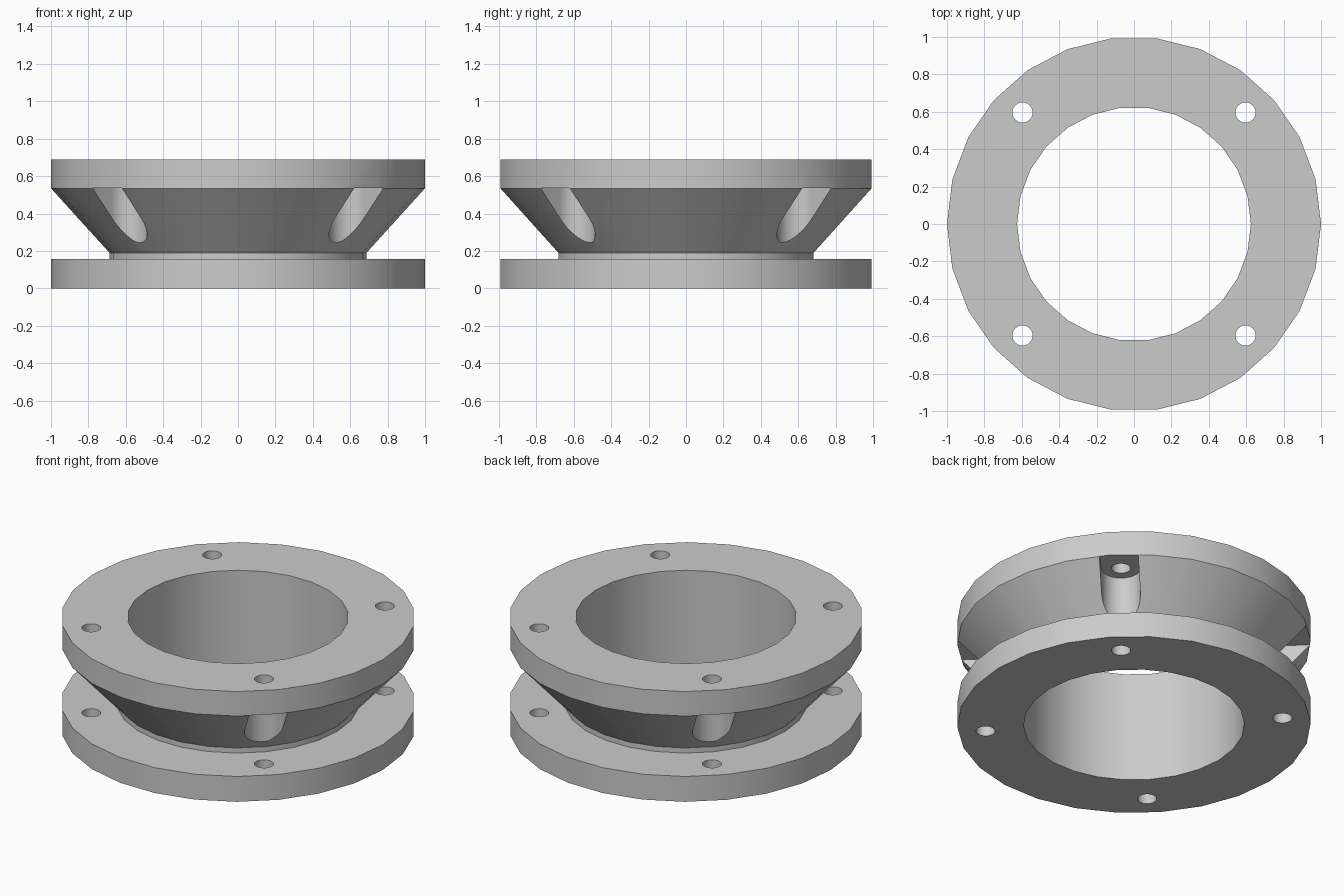
import bpy, bmesh, math
from mathutils import Matrix, Vector

cube = bpy.data.objects.get("Cube")
if cube:
    bpy.data.objects.remove(cube, do_unlink=True)

SIDES = 26
BOLT_RADIUS = 0.843     # bolt circle
HOLE = 0.054
SLOT = 0.11
RIM_Z = 0.535           # underside of the upper flange
TOP_Z = 0.688

metal = bpy.data.materials.new("grey metal")
metal.use_nodes = True
metal.diffuse_color = (0.6, 0.6, 0.6, 1)
metal.node_tree.nodes["Principled BSDF"].inputs["Base Color"].default_value = (0.6, 0.6, 0.6, 1)


def make_object(name, bm):
    bmesh.ops.recalc_face_normals(bm, faces=bm.faces)
    mesh = bpy.data.meshes.new(name)
    bm.to_mesh(mesh)
    bm.free()
    mesh.materials.append(metal)
    obj = bpy.data.objects.new(name, mesh)
    bpy.context.collection.objects.link(obj)
    return obj


def lathe(name, profile):
    """Revolve a closed (radius, height) profile about z."""
    bm = bmesh.new()
    rings = []
    for i in range(SIDES):
        a = math.tau * i / SIDES
        rings.append([bm.verts.new((r * math.cos(a), r * math.sin(a), z)) for r, z in profile])
    n = len(profile)
    for i in range(SIDES):
        here, there = rings[i], rings[(i + 1) % SIDES]
        for j in range(n):
            k = (j + 1) % n
            bm.faces.new((here[j], there[j], there[k], here[k]))
    return make_object(name, bm)


def extrude_outline(bm, outline, low, high, angle):
    """Upright prism, turned about z."""
    face = bm.faces.new([bm.verts.new((x, y, low)) for x, y in outline])
    result = bmesh.ops.extrude_face_region(bm, geom=[face])
    top = [v for v in result["geom"] if isinstance(v, bmesh.types.BMVert)]
    bmesh.ops.translate(bm, verts=top, vec=Vector((0, 0, high - low)))
    bmesh.ops.rotate(bm, verts=list(face.verts) + top, cent=(0, 0, 0),
                     matrix=Matrix.Rotation(angle, 3, "Z"))


def arc(radius, start, end, steps):
    angles = [start + (end - start) * i / steps for i in range(steps + 1)]
    return [(BOLT_RADIUS + radius * math.cos(a), radius * math.sin(a)) for a in angles]


def four_cutters(name, outline, low, high):
    bm = bmesh.new()
    for i in range(4):
        extrude_outline(bm, outline, low, high, math.pi / 4 + i * math.pi / 2)
    obj = make_object(name, bm)
    obj.hide_render = True
    return obj


# Flanged ring: lower flange, short neck, flaring cone, upper flange, bore
ring = lathe("flanged_ring", [
    (0.625, 0), (1, 0), (1, 0.158), (0.687, 0.158), (0.687, 0.19),
    (1, RIM_Z), (1, TOP_Z), (0.625, TOP_Z)])

# Bolt holes through both flanges, and bolt slots open to the outside of the cone
hole_outline = arc(HOLE, 0, math.tau, 24)[:-1]
slot_outline = arc(SLOT, math.pi / 2, 3 * math.pi / 2, 16) + [(1.2, -SLOT), (1.2, SLOT)]
cutters = [four_cutters("slot_cutter", slot_outline, 0.2, RIM_Z + 0.001),
           four_cutters("bolt_hole_cutter", hole_outline, -0.1, 0.8)]

bpy.ops.object.select_all(action="DESELECT")
bpy.context.view_layer.objects.active = ring
ring.select_set(True)
for cutter in cutters:
    mod = ring.modifiers.new(cutter.name, "BOOLEAN")
    mod.operation = "DIFFERENCE"
    mod.solver = "EXACT"
    mod.object = cutter
    bpy.ops.object.modifier_apply(modifier=mod.name)
    bpy.data.objects.remove(cutter, do_unlink=True)

bpy.ops.object.shade_smooth_by_angle(angle=math.radians(30))
